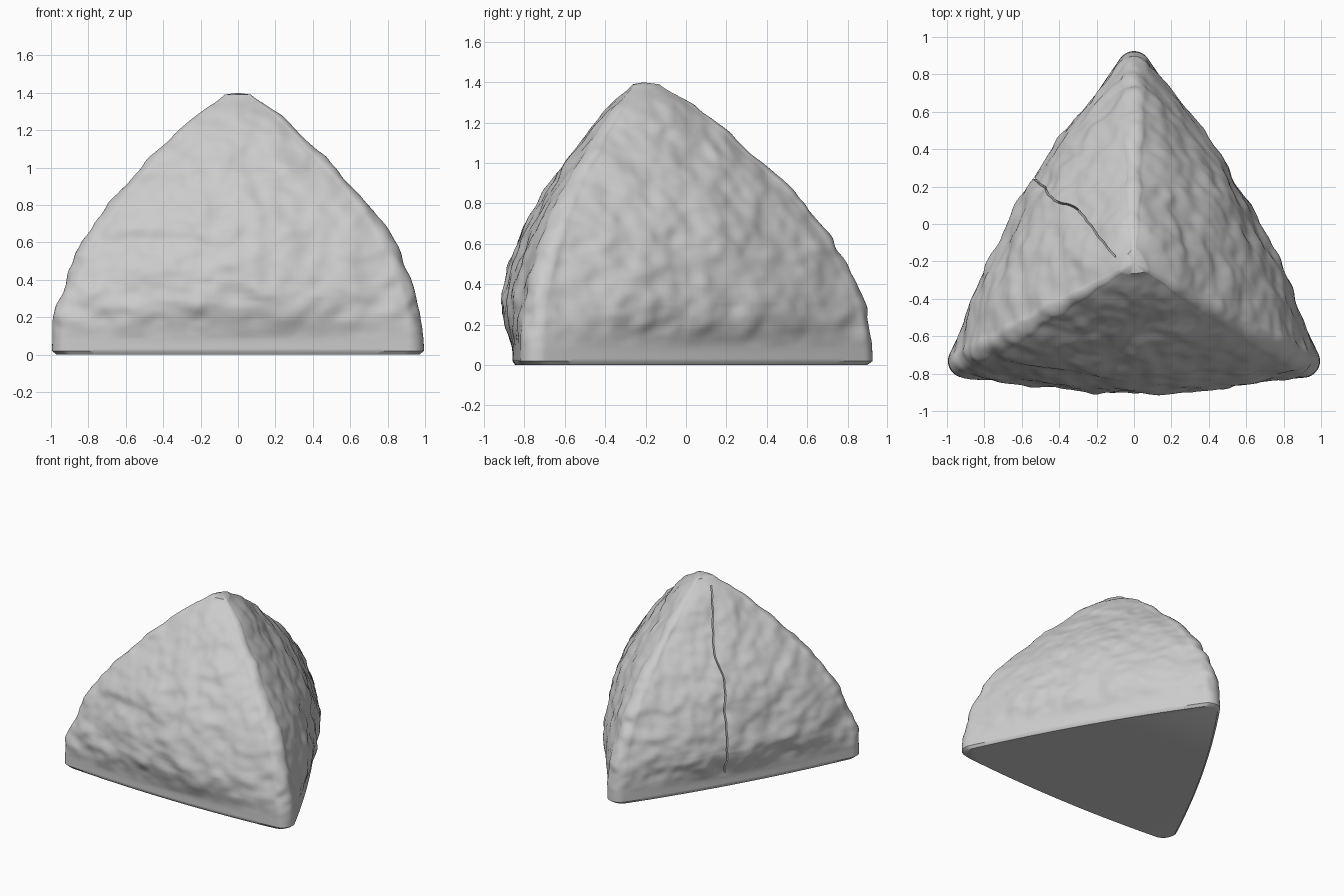
import bpy, bmesh, math
from mathutils import Vector, noise

if "Cube" in bpy.data.objects:
    bpy.data.objects.remove(bpy.data.objects["Cube"])

CENTRE_Y = -0.21
TOP = 1.39
RINGS = 125
HALF = 36        # columns either side of the crack on each face
CORNER = 12      # segments round each ridge

# height, face distance, ridge radius, face bulge
PROFILE = [(-0.1, .615, .09, .035), (.12, .61, .09, .04), (.19, .604, .09, .08),
           (.3, .594, .09, .106), (.5, .547, .085, .11), (.7, .482, .075, .102),
           (.9, .382, .06, .08), (1.1, .262, .05, .055), (1.25, .172, .04, .04),
           (1.34, .1, .03, .02), (1.4, .02, .01, 0)]
# height, sideways position of the crack
CRACK = [(0, -.12), (.3, -.13), (.55, -.115), (.78, -.08), (.9, -.095),
         (1.03, -.09), (1.17, -.04), (1.35, .02)]


def lookup(table, z):
    z = min(max(z, table[0][0]), table[-1][0])
    for a, b in zip(table, table[1:]):
        if z <= b[0]:
            f = (z - a[0]) / (b[0] - a[0])
            return [p + (q - p) * f for p, q in zip(a[1:], b[1:])]


def soft_lookup(z):
    rows = [lookup(PROFILE, z + o) for o in (-.05, -.025, 0, .025, .05)]
    return [sum(c) / 5 for c in zip(*rows)]


def spread(a, b, n):
    return [a + (b - a) * i / (n - 1) for i in range(n)]


def lumps(p):
    return (.014 * noise.noise(p * 3.5) + .017 * noise.noise(p * 7.5)
            + .009 * noise.noise(p * 14))


def ring(z, inset=0):
    """Rounded triangle with bulging, lumpy sides and a crack on one side."""
    d, rho, _ = soft_lookup(z)
    d -= inset
    half = math.sqrt(3) * (d - rho)
    gap = min(.005, half * .1)
    wander = .014 * noise.noise(Vector((0, 5, z * 9)))
    mid = max(-half * .6, min(half * .6, lookup(CRACK, z)[0] + wander))
    us = spread(-half, mid - gap, HALF) + [mid] + spread(mid + gap, half, HALF)
    rough = min(1, max(0, (z - .09) / .1)) * min(1, (TOP - z) / .1 + .15)
    pts = []
    for k in range(3):
        ang = math.radians(-90 + 120 * k)
        n = Vector((math.cos(ang), math.sin(ang), 0))
        side = Vector((-n.y, n.x, 0))
        base = Vector((0, CENTRE_Y, z))
        # bulging face
        for i, u in enumerate(us):
            p = base + n * d + side * u
            wave = .035 * noise.noise(p * 5 + Vector((9, 0, 0)))
            bulge = soft_lookup(z + (wave * rough if z < .3 else 0))[2]
            t = u / half
            out = bulge * (1 - t * t) + lumps(p) * rough
            if k == 2 and i == HALF and .12 < z < 1.34:
                out -= .04
            pts.append(p + n * out)
        # rounded ridge
        for j in range(1, CORNER):
            a = ang + math.radians(120) * j / CORNER
            m = Vector((math.cos(a), math.sin(a), 0))
            p = base + n * (d - rho) + side * half + m * rho
            pts.append(p + m * lumps(p) * rough)
    return pts


# Stack the rings into one closed body
bm = bmesh.new()
heights = spread(.02, TOP, RINGS)
loops = [[bm.verts.new(p) for p in ring(0, .015)]]
loops += [[bm.verts.new(p) for p in ring(z)] for z in heights]
bm.faces.new(reversed(loops[0]))
for low, high in zip(loops, loops[1:]):
    for i in range(len(low)):
        j = (i + 1) % len(low)
        bm.faces.new((low[i], low[j], high[j], high[i]))
tip = bm.verts.new((0, CENTRE_Y, 1.4))
for i, v in enumerate(loops[-1]):
    bm.faces.new((v, loops[-1][(i + 1) % len(loops[-1])], tip))

mesh = bpy.data.meshes.new("three_sided_rock")
bm.to_mesh(mesh)
bm.free()
rock = bpy.data.objects.new("three_sided_rock", mesh)
bpy.context.collection.objects.link(rock)

# Plain grey stone
stone = bpy.data.materials.new("grey_stone")
stone.use_nodes = True
colour = (.6, .6, .6, 1)
stone.diffuse_color = colour
stone.node_tree.nodes["Principled BSDF"].inputs["Base Color"].default_value = colour
mesh.materials.append(stone)

bpy.ops.object.select_all(action='DESELECT')
rock.select_set(True)
bpy.context.view_layer.objects.active = rock
bpy.ops.object.shade_smooth_by_angle(angle=math.radians(40))
